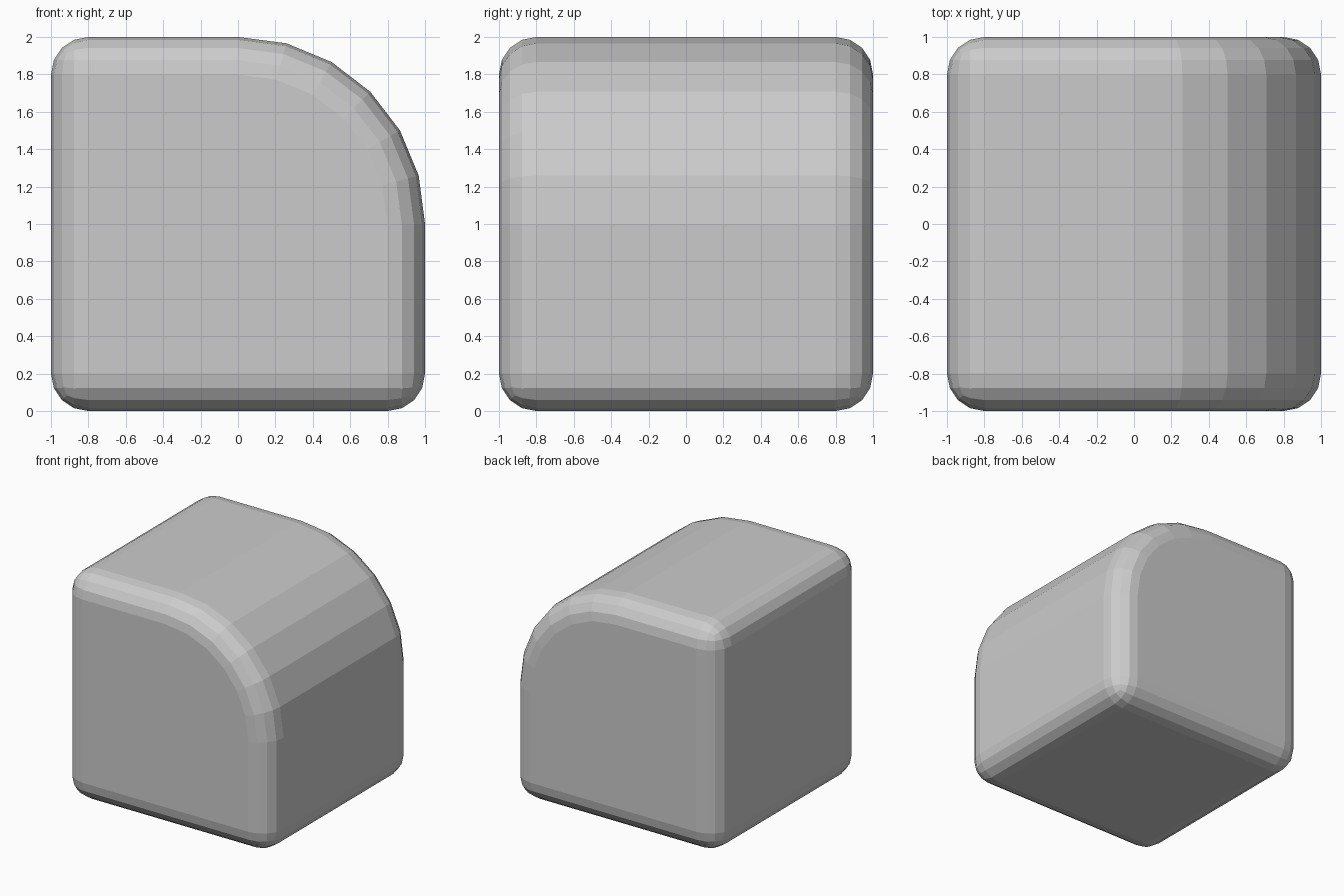
import bpy, bmesh
from mathutils import Vector

if "Cube" in bpy.data.objects:
    bpy.data.objects.remove(bpy.data.objects["Cube"])

bm = bmesh.new()
bmesh.ops.create_cube(bm, size=2)
bmesh.ops.translate(bm, verts=bm.verts, vec=(0, 0, 1))


def along_y(e):
    d = (e.verts[1].co - e.verts[0].co).normalized()
    return abs(d.y) > 0.99


def mid(e):
    return (e.verts[0].co + e.verts[1].co) / 2


# Large six-sided rounding of the top right edge
big = [e for e in bm.edges if (mid(e) - Vector((1, 0, 2))).length < 0.01]
bmesh.ops.bevel(bm, geom=big, offset=1, offset_type='OFFSET', segments=6,
                profile=0.5, affect='EDGES', clamp_overlap=False)
bm.normal_update()

# Small rounding of all other outer edges (not the seams of the big curve)
small = [e for e in bm.edges
         if not (along_y(e) and mid(e).x > -0.01 and mid(e).z > 0.99)]
bmesh.ops.bevel(bm, geom=small, offset=0.2, offset_type='OFFSET', segments=4,
                profile=0.5, affect='EDGES', clamp_overlap=False)
bmesh.ops.recalc_face_normals(bm, faces=bm.faces)

mesh = bpy.data.meshes.new("rounded_block")
bm.to_mesh(mesh)
bm.free()
block = bpy.data.objects.new("rounded_block", mesh)
bpy.context.collection.objects.link(block)
